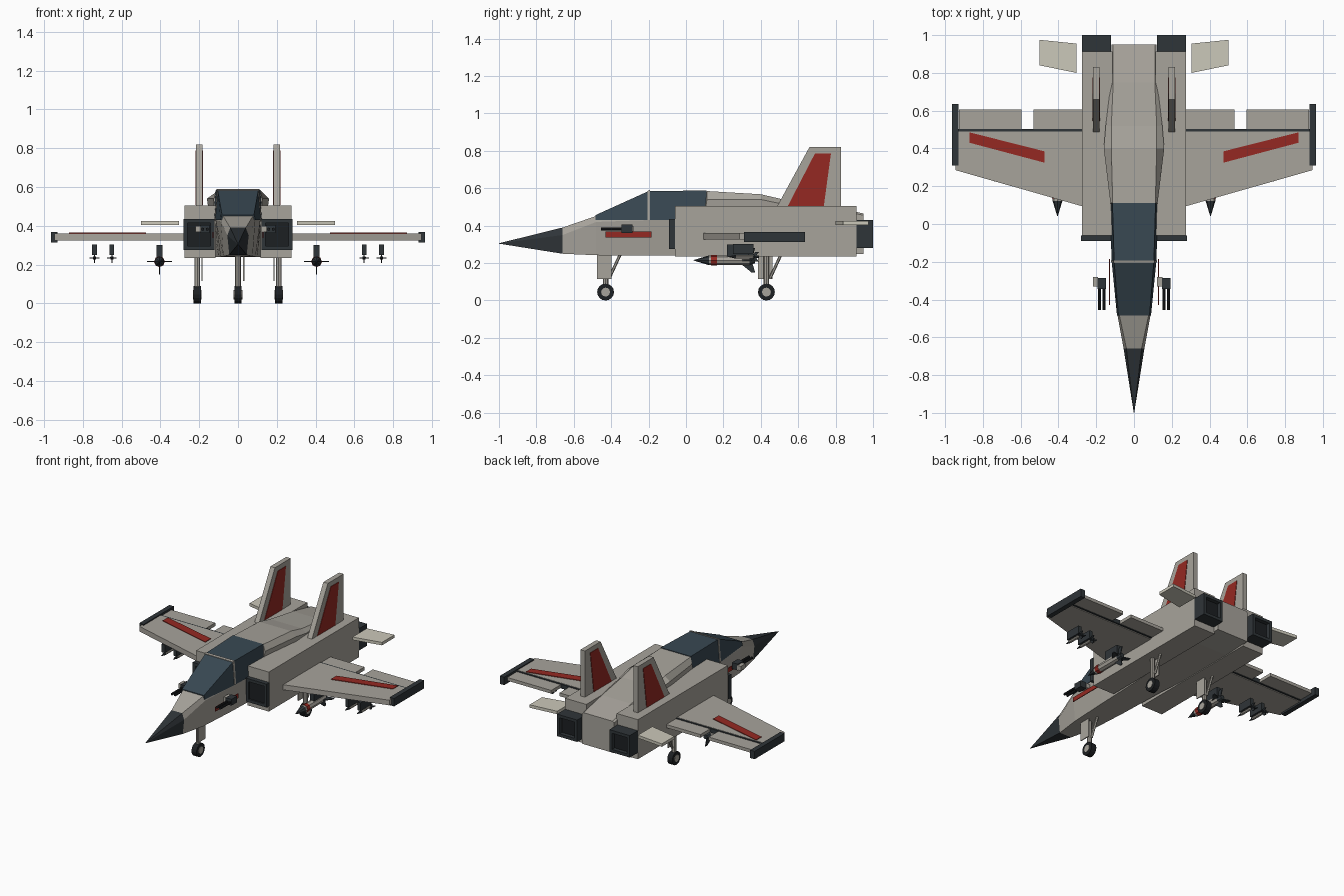
import bpy, bmesh
from math import pi
from mathutils import Vector, Matrix

if "Cube" in bpy.data.objects:
    bpy.data.objects.remove(bpy.data.objects["Cube"])

def mat(name, r, g, b):
    m = bpy.data.materials.new(name)
    m.diffuse_color = (r, g, b, 1)
    m.use_nodes = True
    m.node_tree.nodes["Principled BSDF"].inputs["Base Color"].default_value = m.diffuse_color
    return m

BODY = mat("hull_grey", .39, .37, .33)
LIGHT = mat("pale_grey", .60, .58, .49)
DARK = mat("dark_grey", .028, .035, .04)
BLACK = mat("black", .012, .014, .016)
GLASS = mat("glass", .04, .065, .085)
RED = mat("red", .30, .022, .016)

def finish(name, bm, m):
    bmesh.ops.remove_doubles(bm, verts=bm.verts, dist=1e-5)
    bmesh.ops.recalc_face_normals(bm, faces=bm.faces)
    me = bpy.data.meshes.new(name)
    bm.to_mesh(me)
    bm.free()
    me.materials.append(m)
    ob = bpy.data.objects.new(name, me)
    bpy.context.collection.objects.link(ob)
    return ob

def loft(name, rings, m):
    """Skin a list of equal-length rings of 3D points and cap the ends."""
    bm = bmesh.new()
    vs = [[bm.verts.new(p) for p in r] for r in rings]
    n = len(rings[0])
    for a, b in zip(vs, vs[1:]):
        for i in range(n):
            bm.faces.new((a[i], a[(i + 1) % n], b[(i + 1) % n], b[i]))
    bm.faces.new(vs[0])
    bm.faces.new(vs[-1])
    return finish(name, bm, m)

def slab_z(name, pts, lo, hi, m):
    return loft(name, [[(x, y, z) for x, y in pts] for z in (lo, hi)], m)

def slab_x(name, pts, lo, hi, m):
    return loft(name, [[(x, y, z) for y, z in pts] for x in (lo, hi)], m)

def box(name, x, y, z, m):
    return slab_z(name, [(x[0], y[0]), (x[1], y[0]), (x[1], y[1]), (x[0], y[1])], z[0], z[1], m)

def rod(name, a, b, r1, r2, m, n=8):
    a, b = Vector(a), Vector(b)
    d = b - a
    bm = bmesh.new()
    bmesh.ops.create_cone(bm, cap_ends=True, segments=n, radius1=r1, radius2=r2, depth=d.length,
                          matrix=Matrix.Translation((a + b) / 2) @ d.to_track_quat('Z', 'Y').to_matrix().to_4x4())
    return finish(name, bm, m)

def hexa(y, top, tw, sh, sw, bot, bw):
    return [(-tw, y, top), (tw, y, top), (sw, y, sh), (bw, y, bot), (-bw, y, bot), (-sw, y, sh)]

# Nose cone and fuselage
joint = hexa(-.66, .39, .04, .35, .055, .25, .045)
loft("nose_cone", [hexa(-1, .306, .0005, .305, .001, .304, .0005), joint], DARK)
loft("fuselage", [joint,
                  hexa(-.48, .452, .078, .42, .088, .242, .075),
                  hexa(-.2, .50, .09, .43, .115, .24, .09),
                  hexa(.10, .56, .105, .46, .125, .24, .10),
                  hexa(.112, .585, .113, .54, .125, .24, .10),
                  hexa(.40, .568, .12, .54, .16, .24, .12),
                  hexa(.52, .54, .12, .515, .15, .24, .12),
                  hexa(.75, .508, .11, .50, .122, .24, .12),
                  hexa(.95, .465, .11, .455, .12, .25, .12)], BODY)

# Canopy with frame
def canopy_ring(y, top, tw, bw):
    return [(-bw, y, .43), (-tw, y, top), (tw, y, top), (bw, y, .43)]

loft("canopy", [canopy_ring(-.485, .456, .082, .090), canopy_ring(-.2, .585, .105, .118),
                canopy_ring(.11, .588, .114, .129)], GLASS)
loft("canopy_frame", [canopy_ring(-.207, .586, .107, .120), canopy_ring(-.193, .590, .109, .121)], BODY)

# Bordered square duct whose recess faces along y
def duct(name, x, y0, y1, z, m):
    b = .02
    box(name + "_inner", (x[0] + b, x[1] - b), sorted((y0 + (y1 - y0) * .3, y1)), (z[0] + b, z[1] - b), BLACK)
    ys = sorted((y0, y1))
    for i, (xa, xb, za, zb) in enumerate(((x[0], x[1], z[0], z[0] + b), (x[0], x[1], z[1] - b, z[1]),
                                          (x[0], x[0] + b, z[0] + b, z[1] - b),
                                          (x[1] - b, x[1], z[0] + b, z[1] - b))):
        box(f"{name}_rim_{i}", (xa, xb), ys, (za, zb), m)

def wheel(x, y):
    rod("tyre", (x - .019, y, .045), (x + .019, y, .045), .045, .045, BLACK, 16)
    rod("wheel_hub", (x - .022, y, .045), (x + .022, y, .045), .024, .024, BODY, 12)

def gear(x, y, door):
    wheel(x, y)
    rod("gear_strut", (x, y, .045), (x, y, .26), .015, .015, BODY)
    box("gear_door", (door - .003, door + .003), (y - .045, y + .032), (.115, .25), BODY)
    rod("gear_brace", (x, y + .02, .12), (x, y + .08, .25), .008, .008, BODY, 6)

def store(name, x, y0, y1, z, r, fin, m):
    """Finned underwing store pointing forward."""
    c = y0 + (y1 - y0) * .25
    rod(name + "_nose", (x, c, z), (x, y0, z), r, .001, DARK)
    rod(name + "_body", (x, c, z), (x, y1 - .03, z), r, r, m)
    rod(name + "_tail", (x, y1 - .03, z), (x, y1, z), r, r * .6, DARK)
    f, t = y1 - .10 * fin / .065, .003
    for s in (1, -1):
        slab_x(name + "_fin_v", [(f, z), (y1 - .02, z + s * fin), (y1, z + s * fin), (y1 - .02, z)],
               x - t, x + t, DARK)
        slab_z(name + "_fin_h", [(x, f), (x + s * fin, y1 - .02), (x + s * fin, y1), (x, y1 - .02)],
               z - t, z + t, DARK)

for s in (1, -1):
    def sx(a, b):
        return sorted((s * a, s * b))
    def mir(pts):
        return [(s * x, y) for x, y in pts]

    # Engine nacelles, intakes and nozzles
    box("engine_nacelle", sx(.115, .275), (-.06, .912), (.235, .505), BODY)
    duct("intake", sx(.122, .28), -.09, -.06, (.275, .435), DARK)
    duct("nozzle", sx(.122, .275), 1.0, .91, (.28, .43), DARK)

    # Wings, flaps, tip rails and stripes
    slab_z("wing", mir([(.26, .09), (.945, .285), (.945, .49), (.26, .49)]), .325, .36, BODY)
    box("hinge_line", sx(.27, .93), (.488, .502), (.33, .358), DARK)
    box("inner_flap", sx(.275, .533), (.502, .605), (.333, .355), BODY)
    box("outer_flap", sx(.595, .927), (.502, .605), (.333, .355), BODY)
    box("wing_tip_rail", sx(.93, .963), (.31, .635), (.313, .367), DARK)
    slab_z("wing_stripe", mir([(.475, .325), (.87, .43), (.87, .485), (.475, .385)]), .358, .364, RED)

    # Tailplanes and fins
    slab_z("tailplane", mir([(.305, .80), (.50, .84), (.50, .975), (.305, .955)]), .404, .424, LIGHT)
    slab_x("fin", [(.48, .49), (.66, .82), (.83, .82), (.83, .49)], *sx(.183, .217), BODY)
    slab_x("fin_stripe", [(.545, .506), (.69, .787), (.775, .787), (.737, .506)], *sx(.180, .220), RED)

    # Nose side stripe and twin-barrel gun
    box("side_stripe", sx(.127, .132), (-.43, -.185), (.338, .368), RED)
    g = s * .17
    box("gun_body", (g - .022, g + .022), (-.345, -.285), (.362, .405), DARK)
    box("gun_mount", (g - .048, g - .02), (-.33, -.28), (.368, .398), BODY)
    for d in (-.012, .012):
        rod("gun_barrel", (g + d, -.34, .382), (g + d, -.455, .382), .008, .008, BLACK)

    # Main landing gear
    gear(s * .21, .43, s * .185)

    # Large store with red band and pylon, then two small ones
    store("bomb", s * .405, .04, .37, .215, .026, .065, BODY)
    rod("bomb_band", (s * .405, .135, .215), (s * .405, .165, .215), .028, .028, RED)
    box("bomb_pylon", sx(.39, .42), (.22, .335), (.235, .30), DARK)
    for x in (.65, .74):
        box("missile_pylon", sx(x - .012, x + .012), (.25, .36), (.248, .303), DARK)
        store("missile", s * x, .225, .39, .234, .010, .025, BODY)

# Nose landing gear
gear(0, -.43, .03)
